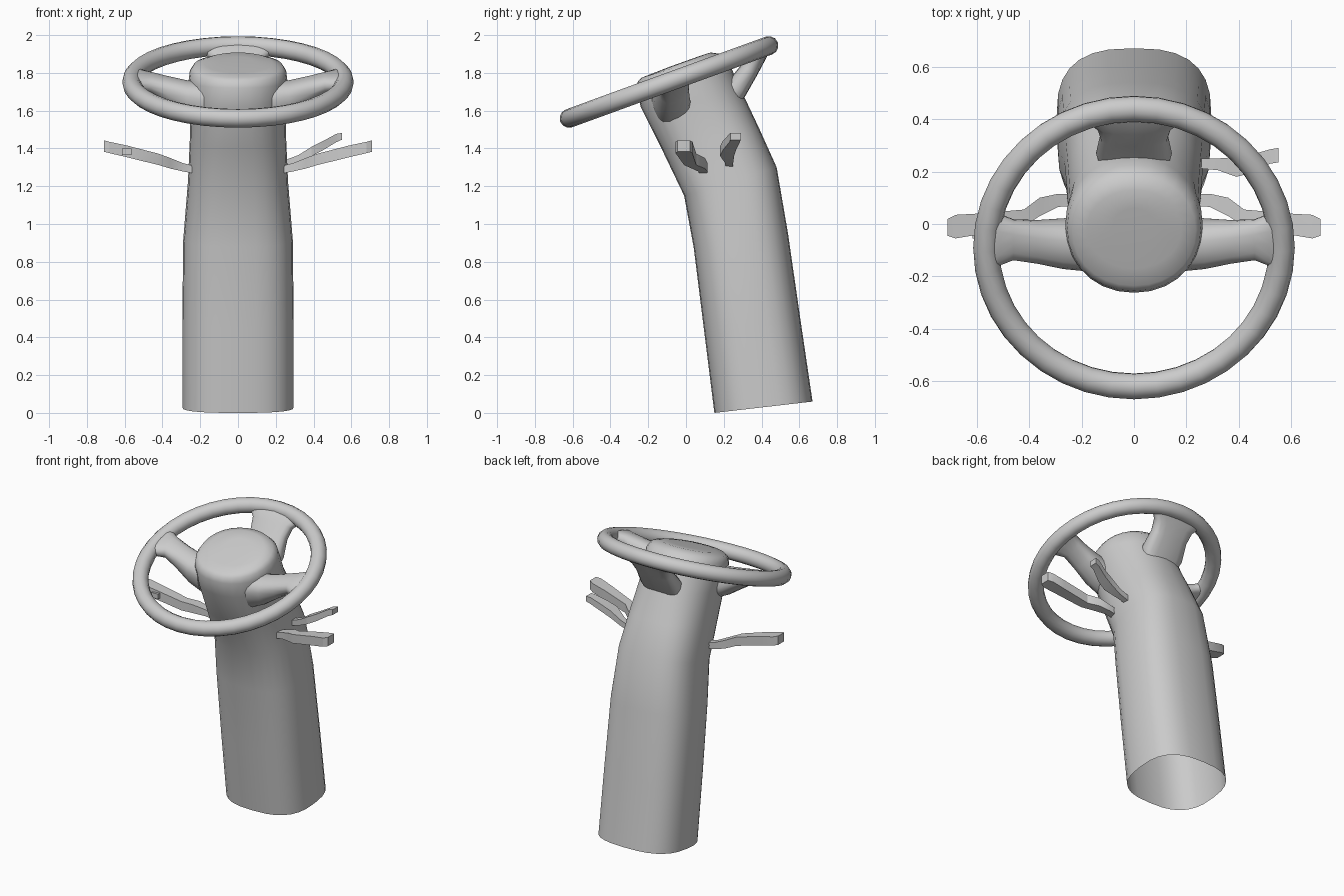
import bpy, bmesh, math
from mathutils import Vector, Matrix

if "Cube" in bpy.data.objects:
    bpy.data.objects.remove(bpy.data.objects["Cube"])

TILT = math.radians(20)
WHEEL = Vector((0, -0.09, 1.752))
U = Vector((0, math.cos(TILT), math.sin(TILT)))      # wheel plane, front to back
N = Vector((0, -math.sin(TILT), math.cos(TILT)))     # wheel axis
X = Vector((1, 0, 0))


def finish(name, bm, angle):
    bmesh.ops.recalc_face_normals(bm, faces=bm.faces)
    mesh = bpy.data.meshes.new(name)
    bm.to_mesh(mesh)
    bm.free()
    ob = bpy.data.objects.new(name, mesh)
    bpy.context.collection.objects.link(ob)
    bpy.ops.object.select_all(action='DESELECT')
    ob.select_set(True)
    bpy.context.view_layer.objects.active = ob
    bpy.ops.object.shade_smooth_by_angle(angle=math.radians(angle))
    return ob


def superellipse(c, u, v, e, n):
    pts = []
    for i in range(n):
        a = 2 * math.pi * i / n
        ca, sa = math.cos(a), math.sin(a)
        pts.append(c + u * math.copysign(abs(ca) ** (2 / e), ca)
                   + v * math.copysign(abs(sa) ** (2 / e), sa))
    return pts


def loft(name, rings, cap_start=True, cap_end=True, angle=40, flip=1):
    bm = bmesh.new()
    rows = [[bm.verts.new((p.x * flip, p.y, p.z)) for p in r] for r in rings]
    n = len(rows[0])
    for a, b in zip(rows, rows[1:]):
        for i in range(n):
            bm.faces.new((a[i], a[(i + 1) % n], b[(i + 1) % n], b[i]))
    if cap_start:
        bm.faces.new(rows[0])
    if cap_end:
        bm.faces.new(rows[-1])
    return finish(name, bm, angle)


# Column and hub: front (y, z), back (y, z), half width, roundness
column = [
    (0.15, 0.00, 0.67, 0.06, 0.295, 2.7),
    (0.094, 0.45, 0.605, 0.50, 0.295, 2.7),
    (0.04, 0.88, 0.54, 0.95, 0.29, 2.7),
    (-0.01, 1.15, 0.48, 1.30, 0.265, 2.7),
    (-0.13, 1.40, 0.39, 1.50, 0.255, 2.5),
    (-0.24, 1.62, 0.31, 1.67, 0.25, 2.2),
    (-0.262, 1.72, 0.255, 1.79, 0.262, 2.1),
    (-0.255, 1.755, 0.225, 1.865, 0.255, 2.1),
    (-0.235, 1.775, 0.185, 1.90, 0.235, 2.1),
    (-0.17, 1.80, 0.13, 1.908, 0.18, 2.0),
    (-0.08, 1.835, 0.06, 1.885, 0.08, 2.0),
]
rings = []
for fy, fz, by, bz, w, e in column:
    f, b = Vector((0, fy, fz)), Vector((0, by, bz))
    rings.append(superellipse((f + b) / 2, X * w, (b - f) / 2, e, 28))
loft("column_and_hub", rings, cap_start=False, angle=50)

# Rim
R, r, seg, sides = 0.563, 0.05, 40, 12
bm = bmesh.new()
rows = []
for i in range(seg):
    a = 2 * math.pi * i / seg
    d = X * math.cos(a) + U * math.sin(a)
    rows.append([bm.verts.new(p) for p in
                 superellipse(WHEEL + d * R, d * r, N * r, 2, sides)])
for i in range(seg):
    p, q = rows[i], rows[(i + 1) % seg]
    for j in range(sides):
        k = (j + 1) % sides
        bm.faces.new((p[j], p[k], q[k], q[j]))
finish("rim", bm, 60)

# Side spokes: x, y, z, half depth, half height
spoke = [(0.18, -0.075, 1.64, 0.10, 0.11), (0.27, -0.075, 1.665, 0.093, 0.092),
         (0.37, -0.068, 1.71, 0.082, 0.068), (0.46, -0.06, 1.75, 0.08, 0.048),
         (0.515, -0.06, 1.762, 0.105, 0.043), (0.555, -0.06, 1.764, 0.15, 0.033)]
for side, flip in (("right", 1), ("left", -1)):
    loft(side + "_spoke",
         [superellipse(Vector((x, y, z)), U * d, N * h, 2.5, 16) for x, y, z, d, h in spoke],
         angle=50, flip=flip)

# Back spoke: y, z, half width, half thickness
P = Vector((0, 0.8, -0.6))
loft("back_spoke",
     [superellipse(Vector((0, y, z)), X * w, P * h, 3, 16) for y, z, w, h in
      [(0.22, 1.655, 0.12, 0.07), (0.27, 1.72, 0.145, 0.06), (0.335, 1.815, 0.13, 0.05),
       (0.375, 1.875, 0.145, 0.043), (0.40, 1.91, 0.185, 0.037), (0.422, 1.936, 0.23, 0.03)]],
     angle=50)


# Control stalks: x, front y, back y, z, half thickness
def stalk(name, stations, flip=1):
    loft(name, [[Vector((x, f, z - h)), Vector((x, b, z - h)),
                 Vector((x, b, z + h)), Vector((x, f, z + h))]
                for x, f, b, z, h in stations], angle=25, flip=flip)


long_stalk = [(0.22, 0.07, 0.115, 1.285, 0.02), (0.29, 0.065, 0.115, 1.30, 0.022),
              (0.36, 0.03, 0.10, 1.322, 0.028), (0.42, -0.01, 0.055, 1.342, 0.03),
              (0.59, -0.04, 0.04, 1.385, 0.031), (0.68, -0.055, 0.035, 1.405, 0.03),
              (0.71, -0.045, 0.02, 1.413, 0.03)]
stalk("right_stalk", long_stalk)
stalk("left_stalk", long_stalk, -1)
stalk("upper_right_stalk",
      [(0.22, 0.215, 0.25, 1.31, 0.017), (0.32, 0.205, 0.25, 1.345, 0.02),
       (0.39, 0.18, 0.255, 1.385, 0.024), (0.45, 0.195, 0.265, 1.415, 0.024),
       (0.52, 0.23, 0.285, 1.455, 0.022), (0.55, 0.235, 0.29, 1.464, 0.018)])

# Button on the left stalk
bm = bmesh.new()
bmesh.ops.create_cube(bm, size=1, matrix=Matrix.Translation((-0.59, -0.04, 1.383))
                      @ Matrix.Diagonal((0.05, 0.03, 0.035, 1)))
finish("stalk_button", bm, 30)
